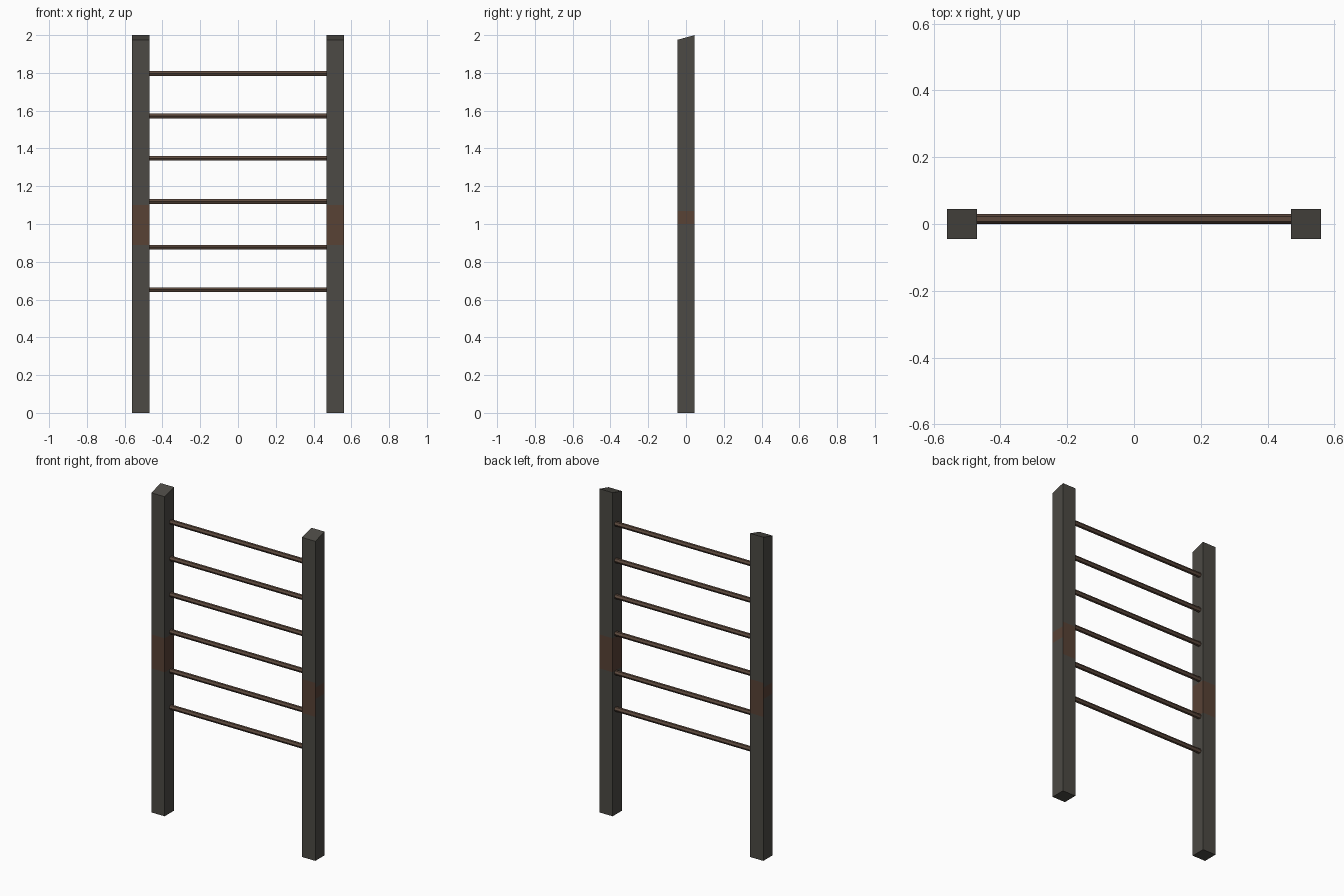
import bpy, bmesh, math
from mathutils import Matrix, Vector

if "Cube" in bpy.data.objects:
    bpy.data.objects.remove(bpy.data.objects["Cube"])


def material(name, rgb):
    m = bpy.data.materials.new(name)
    m.diffuse_color = (*rgb, 1)
    m.use_nodes = True
    m.node_tree.nodes["Principled BSDF"].inputs["Base Color"].default_value = m.diffuse_color
    return m


GREY = material("dark weathered grey", (0.072, 0.068, 0.058))
RUST = material("rust brown", (0.098, 0.054, 0.036))
BROWN = material("rung brown", (0.107, 0.066, 0.046))

POST_X, HALF = 0.515, 0.0455
RUNG_HEIGHTS = (0.652, 0.877, 1.119, 1.348, 1.571, 1.797)


def finish(name, bm, mats):
    mesh = bpy.data.meshes.new(name)
    bm.to_mesh(mesh)
    bm.free()
    for m in mats:
        mesh.materials.append(m)
    obj = bpy.data.objects.new(name, mesh)
    bpy.context.collection.objects.link(obj)
    return obj


# Square post with a top sloping down to the front and a rust band
def post(name, side):
    bm = bmesh.new()
    bmesh.ops.create_cube(bm, size=1)
    for v in bm.verts:
        top = v.co.z > 0
        v.co = Vector((side * POST_X + v.co.x * 2 * HALF, v.co.y * 2 * HALF,
                       (2.0 if v.co.y > 0 else 1.975) if top else 0))
    for z in (0.89, 1.0, 1.07, 1.10):
        bmesh.ops.bisect_plane(bm, geom=bm.verts[:] + bm.edges[:] + bm.faces[:],
                               plane_co=(0, 0, z), plane_no=(0, 0, 1))
    bm.normal_update()
    for f in bm.faces:
        z = f.calc_center_median().z
        outer = f.normal.x * side > 0.5
        low, high = (1.0, 1.07) if outer else (0.89, 1.10)
        if abs(f.normal.z) < 0.5 and low < z < high:
            f.material_index = 1
    finish(name, bm, (GREY, RUST))


# Six-sided rung spanning the inner faces of the posts
def rung(name, z):
    bm = bmesh.new()
    place = (Matrix.Translation((0, 0.015, z)) @ Matrix.Rotation(math.pi / 2, 4, 'Y')
             @ Matrix.Rotation(math.pi / 2, 4, 'Z'))
    bmesh.ops.create_cone(bm, cap_ends=True, segments=6, radius1=0.015, radius2=0.015,
                          depth=2 * (POST_X - HALF), matrix=place)
    # keep the corners pointing to the front and back
    width = max(v.co.y for v in bm.verts) - 0.015
    if width < 0.0145:
        bmesh.ops.rotate(bm, verts=bm.verts, cent=(0, 0.015, z),
                         matrix=Matrix.Rotation(math.pi / 6, 3, 'X'))
    finish(name, bm, (BROWN,))


post("left_post", -1)
post("right_post", 1)
for i, z in enumerate(RUNG_HEIGHTS):
    rung(f"rung_{i + 1}", z)
